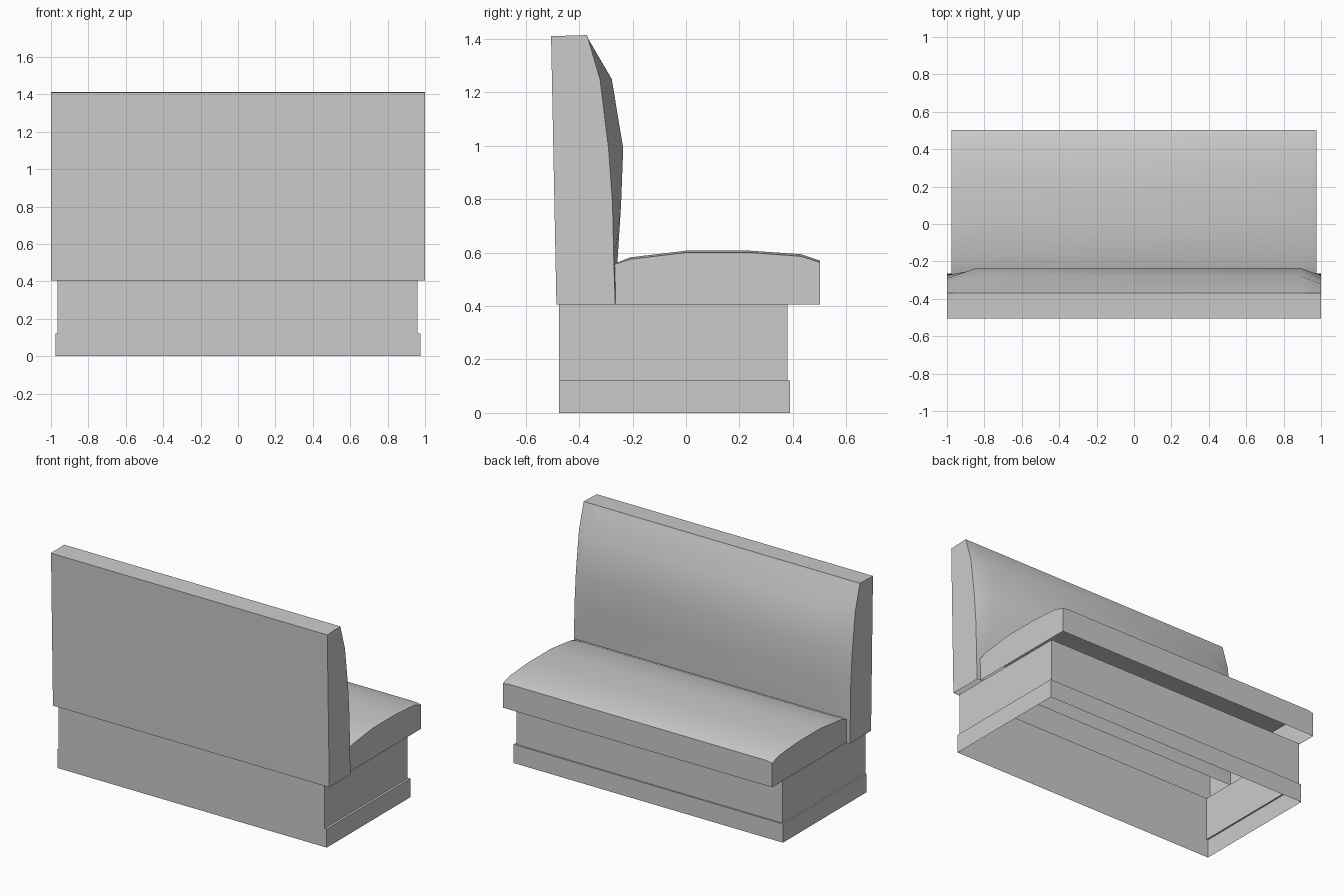
import bpy, bmesh, math

if "Cube" in bpy.data.objects:
    bpy.data.objects.remove(bpy.data.objects["Cube"])


def finish(bm, name, smooth=False):
    bmesh.ops.recalc_face_normals(bm, faces=bm.faces)
    mesh = bpy.data.meshes.new(name)
    bm.to_mesh(mesh)
    bm.free()
    ob = bpy.data.objects.new(name, mesh)
    bpy.context.collection.objects.link(ob)
    if smooth:
        bpy.ops.object.select_all(action='DESELECT')
        ob.select_set(True)
        bpy.context.view_layer.objects.active = ob
        bpy.ops.object.shade_smooth_by_angle(angle=math.radians(32))
    return ob


def loft_x(name, sections):
    """Skin (y, z) profiles along x, cap the ends, leave the underside open."""
    bm = bmesh.new()
    rows = [[bm.verts.new((x, y, z)) for y, z in prof] for x, prof in sections]
    for a, b in zip(rows, rows[1:]):
        for i in range(len(a) - 1):
            bm.faces.new((a[i], a[i + 1], b[i + 1], b[i]))
    bm.faces.new(rows[0])
    bm.faces.new(rows[-1])
    return finish(bm, name, True)


def loft_z(name, rings):
    """Skin rectangles (x0, x1, y0, y1, z) upward, open at top and bottom."""
    bm = bmesh.new()
    rows = [[bm.verts.new(p) for p in ((x0, y0, z), (x1, y0, z), (x1, y1, z), (x0, y1, z))]
            for x0, x1, y0, y1, z in rings]
    for a, b in zip(rows, rows[1:]):
        for i in range(4):
            j = (i + 1) % 4
            bm.faces.new((a[i], a[j], b[j], b[i]))
    return finish(bm, name)


# Hollow base with a slightly wider plinth
loft_z("base", [(-.975, .975, -.475, .39, 0), (-.975, .975, -.475, .39, .122),
                (-.965, .96, -.475, .38, .122), (-.965, .96, -.475, .38, .405)])

# Seat cushion, crowned a little between its ends
seat_end = [(-.265, .405), (-.27, .555), (-.21, .575), (0, .6), (.24, .6),
            (.43, .586), (.502, .563), (.502, .405)]
seat_mid = [(-.265, .405), (-.27, .557), (-.21, .582), (0, .607), (.24, .607),
            (.43, .594), (.502, .57), (.502, .405)]
loft_x("seat", [(-.975, seat_end), (-.93, seat_mid), (.93, seat_mid), (.975, seat_end)])

# Backrest, padded forward between its ends
rear = [(-.485, .405), (-.505, 1.41), (-.37, 1.414)]
back_end = rear + [(-.366, 1.4), (-.322, 1.25), (-.29, .99), (-.275, .78),
                   (-.27, .56), (-.265, .405)]
back_mid = rear + [(-.364, 1.395), (-.278, 1.25), (-.235, .99), (-.243, .78),
                   (-.257, .56), (-.265, .405)]
loft_x("backrest", [(-1, back_end), (-.84, back_mid), (.89, back_mid), (1, back_end)])
